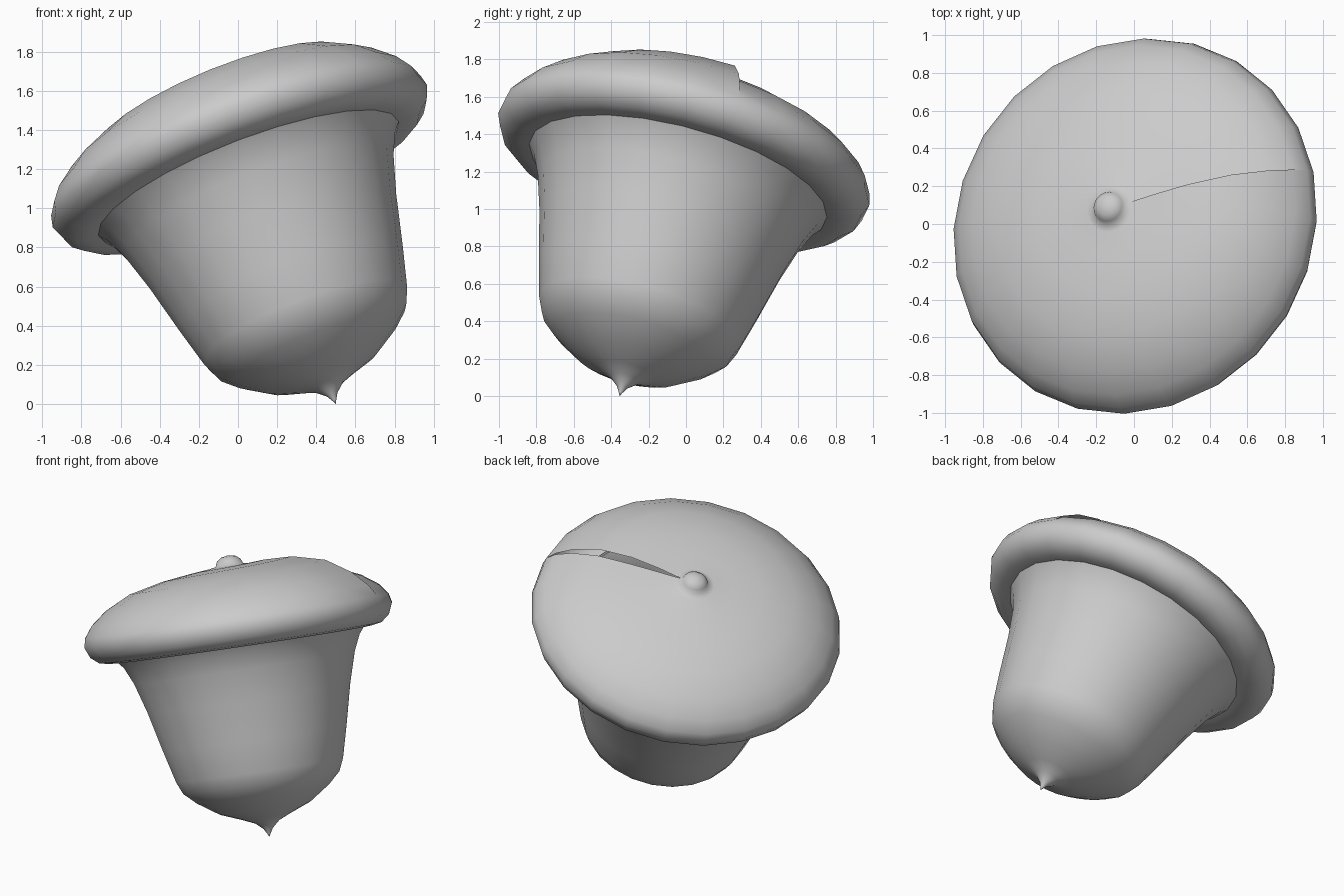
import bpy, bmesh, math
from mathutils import Vector, Matrix

if "Cube" in bpy.data.objects:
    bpy.data.objects.remove(bpy.data.objects["Cube"])

TIP = Vector((0.5, -0.355, 0.0))
AXIS = Vector((-0.35, 0.245, 0.904)).normalized()
TILT = Matrix.Translation(TIP) @ Vector((0, 0, 1)).rotation_difference(AXIS).to_matrix().to_4x4()


def lathe(name, profile, lift=0.0, sides=24, start=math.radians(14)):
    """Turn a (radius, height) profile around the tilted axis; lift makes the crown
    rise once around, leaving a small step at the seam."""
    bm = bmesh.new()
    rings = []
    for i in range(sides + 1):
        t = i / sides
        a = start + 2 * math.pi * t
        ring = []
        for r, h in profile:
            bump = math.sin(math.pi * (r - 0.1) / 0.9) if 0.1 < r < 1 and h > 1.45 else 0
            ring.append(bm.verts.new((r * math.cos(a), r * math.sin(a), h + lift * bump * t * t)))
        rings.append(ring)
    for p, q in zip(rings, rings[1:]):
        for j in range(len(profile) - 1):
            bm.faces.new((p[j], q[j], q[j + 1], p[j + 1]))
    bmesh.ops.remove_doubles(bm, verts=bm.verts, dist=0.0005)
    bmesh.ops.recalc_face_normals(bm, faces=bm.faces)
    bm.transform(TILT)
    for f in bm.faces:
        f.smooth = True
    mesh = bpy.data.meshes.new(name)
    bm.to_mesh(mesh)
    bm.free()
    obj = bpy.data.objects.new(name, mesh)
    bpy.context.collection.objects.link(obj)
    return obj


# Nut with a pointed tip, flaring into the underside of the cap
lathe("nut_body", [
    (0, 0), (0.01, 0.02), (0.03, 0.055), (0.08, 0.10), (0.16, 0.135),
    (0.30, 0.19), (0.44, 0.285), (0.52, 0.36), (0.555, 0.44),
    (0.61, 0.65), (0.675, 0.92), (0.735, 1.12), (0.785, 1.23), (0.83, 1.285)])

# Broad cap: stalk nub, shallow conical crown, rounded rim, underside
lathe("cap", [
    (0, 1.86), (0.05, 1.85), (0.08, 1.825), (0.092, 1.795), (0.13, 1.785),
    (0.25, 1.765), (0.45, 1.73), (0.68, 1.68), (0.85, 1.605),
    (0.955, 1.53), (1.01, 1.46), (1.024, 1.40), (0.995, 1.33),
    (0.94, 1.285), (0.87, 1.272), (0.82, 1.275)], lift=0.07)
